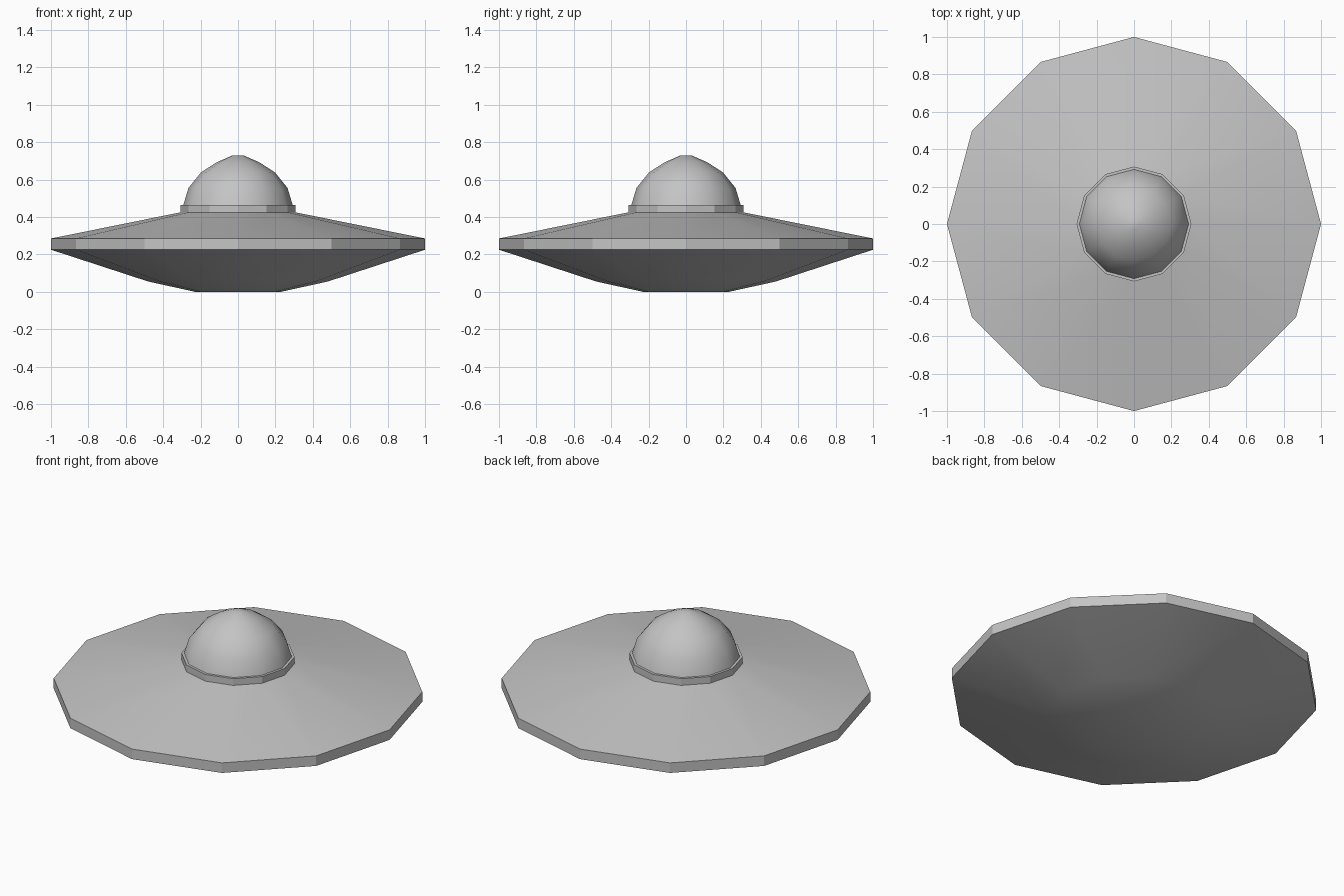
import bpy
import bmesh
from math import cos, sin, pi, radians

cube = bpy.data.objects.get("Cube")
if cube:
    bpy.data.objects.remove(cube, do_unlink=True)

SIDES = 12

# One plain grey for the whole craft
grey = bpy.data.materials.new("plain_grey")
grey.use_nodes = True
GREY = (0.55, 0.55, 0.55, 1)
grey.diffuse_color = GREY
grey.node_tree.nodes["Principled BSDF"].inputs["Base Color"].default_value = GREY


def lathe(name, profile, cap_bottom=False, cap_top=False):
    """Turn a (radius, height) profile, listed upwards, into a twelve-sided part."""
    bm = bmesh.new()
    rings = [[bm.verts.new((r * cos(2 * pi * i / SIDES), r * sin(2 * pi * i / SIDES), z))
              for i in range(SIDES)] for r, z in profile]
    for low, high in zip(rings, rings[1:]):
        for i in range(SIDES):
            j = (i + 1) % SIDES
            bm.faces.new((low[i], low[j], high[j], high[i]))
    if cap_bottom:
        bm.faces.new(rings[0][::-1])
    if cap_top:
        bm.faces.new(rings[-1])
    mesh = bpy.data.meshes.new(name)
    bm.to_mesh(mesh)
    bm.free()
    mesh.materials.append(grey)
    obj = bpy.data.objects.new(name, mesh)
    bpy.context.collection.objects.link(obj)
    bpy.ops.object.select_all(action='DESELECT')
    obj.select_set(True)
    bpy.context.view_layer.objects.active = obj
    bpy.ops.object.shade_smooth_by_angle(angle=radians(29.5))
    return obj


# Saucer: shallow belly, upright rim, sloping deck
lathe("saucer_hull", [(0.23, 0), (0.48, 0.055), (1, 0.225), (1, 0.285), (0.307, 0.425)],
      cap_bottom=True)

# Collar: short band with a narrow ledge around the dome
lathe("dome_collar", [(0.307, 0.425), (0.307, 0.465), (0.292, 0.465)])

# Dome with a tiny flat crown
lathe("cockpit_dome", [(0.292, 0.465), (0.265, 0.555), (0.198, 0.638),
                       (0.115, 0.692), (0.03, 0.729)], cap_top=True)
